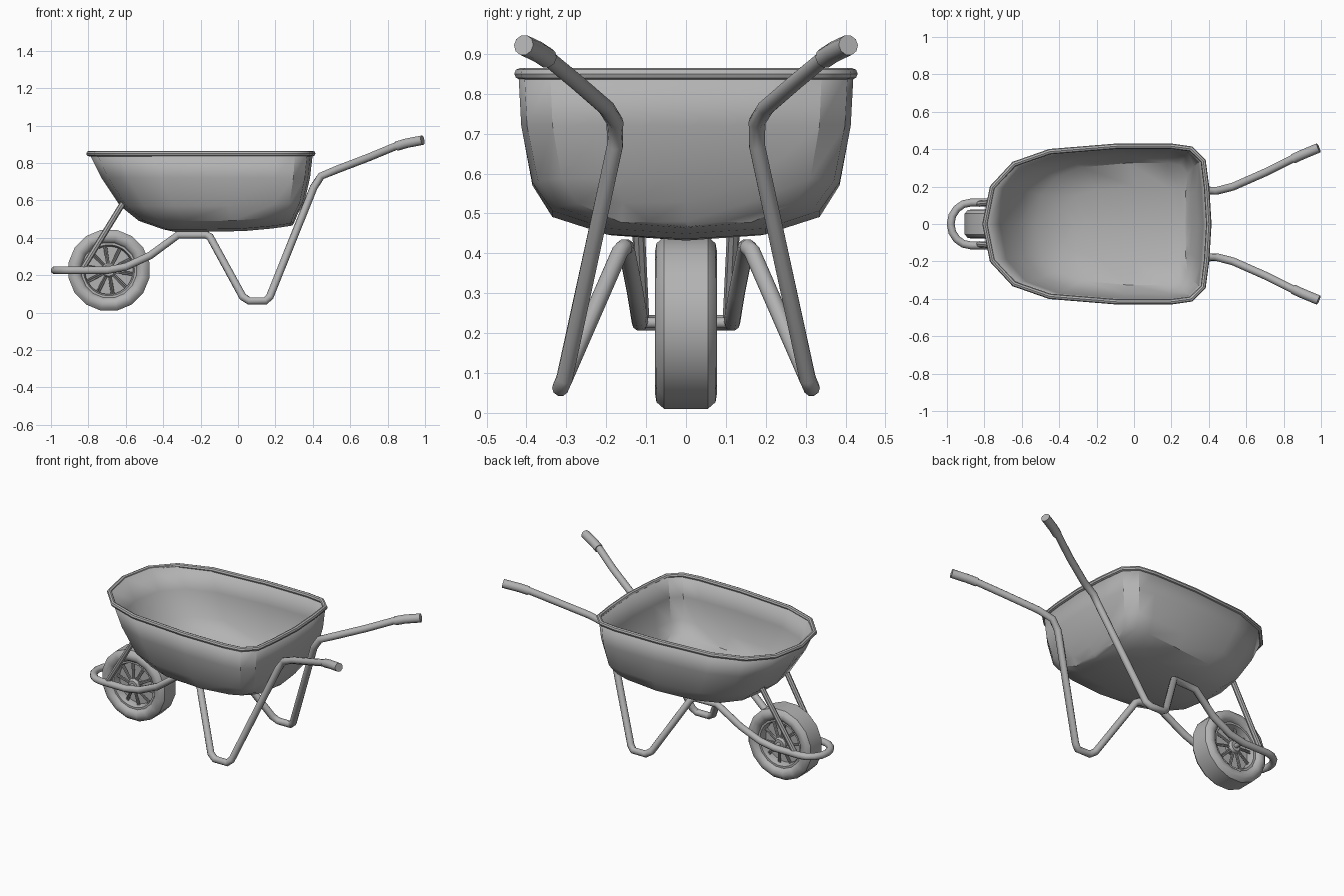
import bpy, bmesh, math
from mathutils import Vector

cube = bpy.data.objects.get("Cube")
if cube:
    bpy.data.objects.remove(cube, do_unlink=True)

grey = bpy.data.materials.new("plain grey")
grey.use_nodes = True
grey.diffuse_color = (0.45, 0.45, 0.45, 1)
grey.node_tree.nodes["Principled BSDF"].inputs["Base Color"].default_value = grey.diffuse_color


def finish(name, bm, angle=40):
    """Turn a bmesh into a shaded, coloured object."""
    bmesh.ops.remove_doubles(bm, verts=bm.verts, dist=0.0005)
    bmesh.ops.recalc_face_normals(bm, faces=bm.faces)
    mesh = bpy.data.meshes.new(name)
    bm.to_mesh(mesh)
    bm.free()
    mesh.materials.append(grey)
    ob = bpy.data.objects.new(name, mesh)
    bpy.context.collection.objects.link(ob)
    bpy.ops.object.select_all(action='DESELECT')
    ob.select_set(True)
    bpy.context.view_layer.objects.active = ob
    bpy.ops.object.shade_smooth_by_angle(angle=math.radians(angle))
    return ob


def bridge(bm, rings, closed=False):
    """Skin a list of closed rings of points."""
    rows = [[bm.verts.new(p) for p in ring] for ring in rings]
    n = len(rows[0])
    pairs = list(zip(rows, rows[1:])) + ([(rows[-1], rows[0])] if closed else [])
    for a, b in pairs:
        for i in range(n):
            j = (i + 1) % n
            bm.faces.new((a[i], a[j], b[j], b[i]))
    return rows


def tube(name, points, radius, closed=False, sides=10):
    """Sweep a round section along a path with mitred joints."""
    pts = [Vector(p) for p in points]
    n = len(pts)
    rings = []
    for i, p in enumerate(pts):
        before = pts[i - 1] if closed or i else None
        after = pts[(i + 1) % n] if closed or i < n - 1 else None
        d0 = (p - before).normalized() if before else (after - p).normalized()
        d1 = (after - p).normalized() if after else d0
        t = (d0 + d1).normalized()
        side = t.cross(Vector((0, 0, 1))).normalized()
        up = side.cross(t)
        rings.append([p + radius * (side * math.cos(a) + up * math.sin(a))
                      for a in (math.tau * k / sides for k in range(sides))])
    bm = bmesh.new()
    rows = bridge(bm, rings, closed)
    if not closed:
        bm.faces.new(rows[0])
        bm.faces.new(rows[-1])
    return finish(name, bm)


def mirror_y(points):
    return [(x, -y, z) for x, y, z in points]


# Tub: one plan outline scaled through several levels
half_plan = [(0, 0), (.033, .47), (.13, .77), (.29, .93), (.59, 1), (.83, 1),
             (.92, .965), (.975, .81), (.99, .47), (1, 0)]
plan = half_plan + [(u, -v) for u, v in half_plan[-2:0:-1]]


def level(z, x_front, x_back, width, lift=0.0):
    ring = []
    for u, v in plan:
        x = x_front + u * (x_back - x_front)
        ring.append((x, v * width, z + lift * max(0, (x + .1) / .4) ** 2))
    return ring


bm = bmesh.new()
bridge(bm, [level(.85, -.795, .40, .42),
            level(.72, -.73, .385, .413),
            level(.57, -.63, .355, .385, .015),
            level(.49, -.53, .32, .335, .035),
            level(.445, -.40, .30, .20, .035),
            level(.432, -.34, .29, 0, .035)])
tub = finish("tub", bm, 35)
wall = tub.modifiers.new("wall", 'SOLIDIFY')
wall.thickness = .014
wall.offset = -1
tube("tub_rim", level(.85, -.797, .40, .416), .0145, closed=True, sides=8)

# Frame: handle, leg and wheel fork as one continuous tube
side = [(.97, .40, .92), (.84, .345, .888), (.70, .275, .83), (.53, .20, .765),
        (.445, .178, .73), (.405, .178, .67), (.17, .305, .085), (.145, .315, .062),
        (.06, .315, .062), (.025, .305, .085), (-.15, .165, .405), (-.17, .155, .415),
        (-.32, .15, .415), (-.47, .128, .305), (-.60, .118, .245), (-.70, .115, .226)]
loop = [(-.87 - .11 * math.sin(a), .115 * math.cos(a), .226)
        for a in (math.pi * k / 8 for k in range(9))]
tube("tube_frame", side + loop + mirror_y(side)[::-1], .021)

# Grips and tub struts on both sides
grip = [(.85, .348, .89), (.90, .371, .905), (.987, .407, .922)]
strut = [(-.83, .108, .235), (-.615, .125, .585)]
for label, flip in (("left", lambda p: p), ("right", mirror_y)):
    tube(label + "_grip", flip(grip), .026)
    tube(label + "_strut", flip(strut), .016, sides=8)

# Wheel
hub = Vector((-.69, 0, .226))


def lathe(name, profile, steps, closed=True):
    """Spin a (y, radius) profile around the axle."""
    bm = bmesh.new()
    rings = []
    for k in range(steps):
        a = math.tau * (k + .5) / steps
        rings.append([hub + Vector((r * math.cos(a), y, r * math.sin(a))) for y, r in profile])
    bridge(bm, rings, closed=True)
    return finish(name, bm)


half_tyre = [(.052, .147), (.070, .160), (.078, .180), (.074, .203), (.055, .220)]
lathe("tyre", half_tyre + [(-y, r) for y, r in half_tyre[::-1]], 16)
lathe("wheel_rim", [(.055, .150), (.055, .136), (.03, .128), (-.03, .128),
                    (-.055, .136), (-.055, .150)], 32)
lathe("wheel_disc", [(.008, .14), (.008, .01), (-.008, .01), (-.008, .14)], 32)
lathe("hub", [(.062, .004), (.062, .03), (.045, .04), (.02, .03), (-.02, .03),
              (-.045, .04), (-.062, .03), (-.062, .004)], 16)
tube("axle", [hub + Vector((0, -.118, 0)), hub + Vector((0, .118, 0))], .014)

# Spokes, slightly crossed, on both faces of the wheel
spokes = bmesh.new()
for face in (-1, 1):
    for k in range(20):
        a = math.tau * k / 20
        b = a + (.12 if k % 2 else -.12)
        p = hub + Vector((.03 * math.cos(a), .045 * face, .03 * math.sin(a)))
        q = hub + Vector((.135 * math.cos(b), .028 * face, .135 * math.sin(b)))
        d = q - p
        made = bmesh.ops.create_cone(spokes, segments=6, radius1=.005, radius2=.005,
                                     depth=d.length, cap_ends=True)
        turn = d.to_track_quat('Z', 'Y').to_matrix()
        for v in made["verts"]:
            v.co = turn @ v.co + (p + q) / 2
finish("spokes", spokes)
